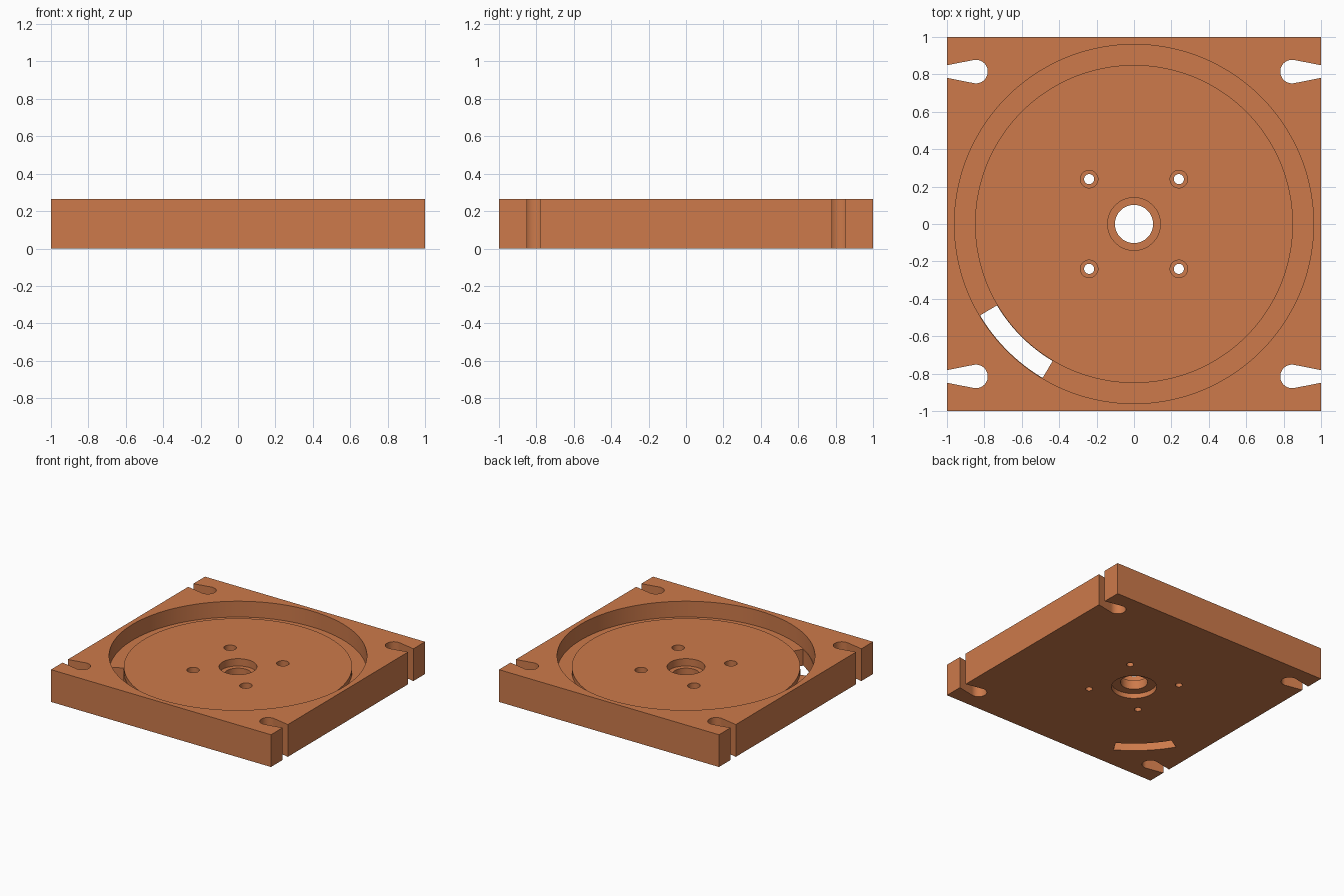
import bpy, bmesh, math

if "Cube" in bpy.data.objects:
    bpy.data.objects.remove(bpy.data.objects["Cube"])

H = 0.265        # plate thickness
DISC_Z = 0.175   # raised disc inside the recess
FLOOR_Z = 0.135  # groove floor around the disc

mat = bpy.data.materials.new("copper_orange")
mat.diffuse_color = (0.61, 0.195, 0.07, 1)
mat.use_nodes = True
mat.node_tree.nodes["Principled BSDF"].inputs["Base Color"].default_value = mat.diffuse_color


def make_object(name, bm):
    bmesh.ops.recalc_face_normals(bm, faces=bm.faces[:])
    mesh = bpy.data.meshes.new(name)
    bm.to_mesh(mesh)
    bm.free()
    obj = bpy.data.objects.new(name, mesh)
    bpy.context.collection.objects.link(obj)
    mesh.materials.append(mat)
    return obj


def lathe(name, profile, steps, cx=0, cy=0):
    """Solid of revolution from (radius, z) points; the ends lie on the axis."""
    bm = bmesh.new()
    rings = []
    for r, z in profile:
        n = 1 if r == 0 else steps
        rings.append([bm.verts.new((cx + r * math.cos(2 * math.pi * i / steps),
                                    cy + r * math.sin(2 * math.pi * i / steps), z))
                      for i in range(n)])
    for a, b in zip(rings, rings[1:]):
        if len(a) == 1:
            bm.faces.new(b)
        elif len(b) == 1:
            bm.faces.new(a)
        else:
            for i in range(steps):
                j = (i + 1) % steps
                bm.faces.new((a[i], a[j], b[j], b[i]))
    return make_object(name, bm)


def prism(name, outline, z0, z1):
    bm = bmesh.new()
    low = [bm.verts.new((x, y, z0)) for x, y in outline]
    top = [bm.verts.new((x, y, z1)) for x, y in outline]
    bm.faces.new(low)
    bm.faces.new(top)
    for i in range(len(low)):
        j = (i + 1) % len(low)
        bm.faces.new((low[i], low[j], top[j], top[i]))
    return make_object(name, bm)


# Square plate
plate = prism("base_plate", [(-1, -1), (1, -1), (1, 1), (-1, 1)], 0, H)
cutters = []

# Round recess with a deeper groove around the central disc
cutters.append(lathe("recess_cutter", [
    (0, DISC_Z), (0.85, DISC_Z), (0.85, FLOOR_Z), (0.96, FLOOR_Z),
    (0.96, 0.4), (0, 0.4)], 128))

# Central bore, counterbored from both sides
cutters.append(lathe("bore_cutter", [
    (0, -0.1), (0.17, -0.1), (0.17, 0.04), (0.102, 0.04),
    (0.102, 0.115), (0.141, 0.115), (0.141, 0.3), (0, 0.3)], 64))

# Four counterbored screw holes and four tapered edge notches
for sx in (-1, 1):
    for sy in (-1, 1):
        cutters.append(lathe("screw_hole_cutter", [
            (0, -0.1), (0.027, -0.1), (0.027, 0.1), (0.047, 0.1),
            (0.047, 0.3), (0, 0.3)], 32, 0.24 * sx, 0.24 * sy))
        notch = [(1.05, 0.024), (1.05, -0.024)]
        notch = [(sx * x, sy * 0.815 + y) for x, y in notch]
        for i in range(25):
            a = math.radians(-78 - i * 204 / 24)
            notch.append((sx * (0.845 + 0.063 * math.cos(a)),
                          sy * 0.815 + 0.063 * math.sin(a)))
        cutters.append(prism("notch_cutter", notch, -0.1, 0.4))

# Curved slot through the groove floor
angles = [math.radians(210.7 + i * 28.6 / 16) for i in range(17)]
slot = [(0.957 * math.cos(a), 0.957 * math.sin(a)) for a in angles]
slot += [(0.852 * math.cos(a), 0.852 * math.sin(a)) for a in reversed(angles)]
cutters.append(prism("slot_cutter", slot, -0.1, 0.155))

# Cut everything out of the plate
bpy.context.view_layer.objects.active = plate
plate.select_set(True)
for cutter in cutters:
    mod = plate.modifiers.new("cut", "BOOLEAN")
    mod.operation = "DIFFERENCE"
    mod.solver = "EXACT"
    mod.object = cutter
    bpy.ops.object.modifier_apply(modifier=mod.name)
    bpy.data.objects.remove(cutter)

bpy.ops.object.shade_smooth_by_angle(angle=math.radians(30))
